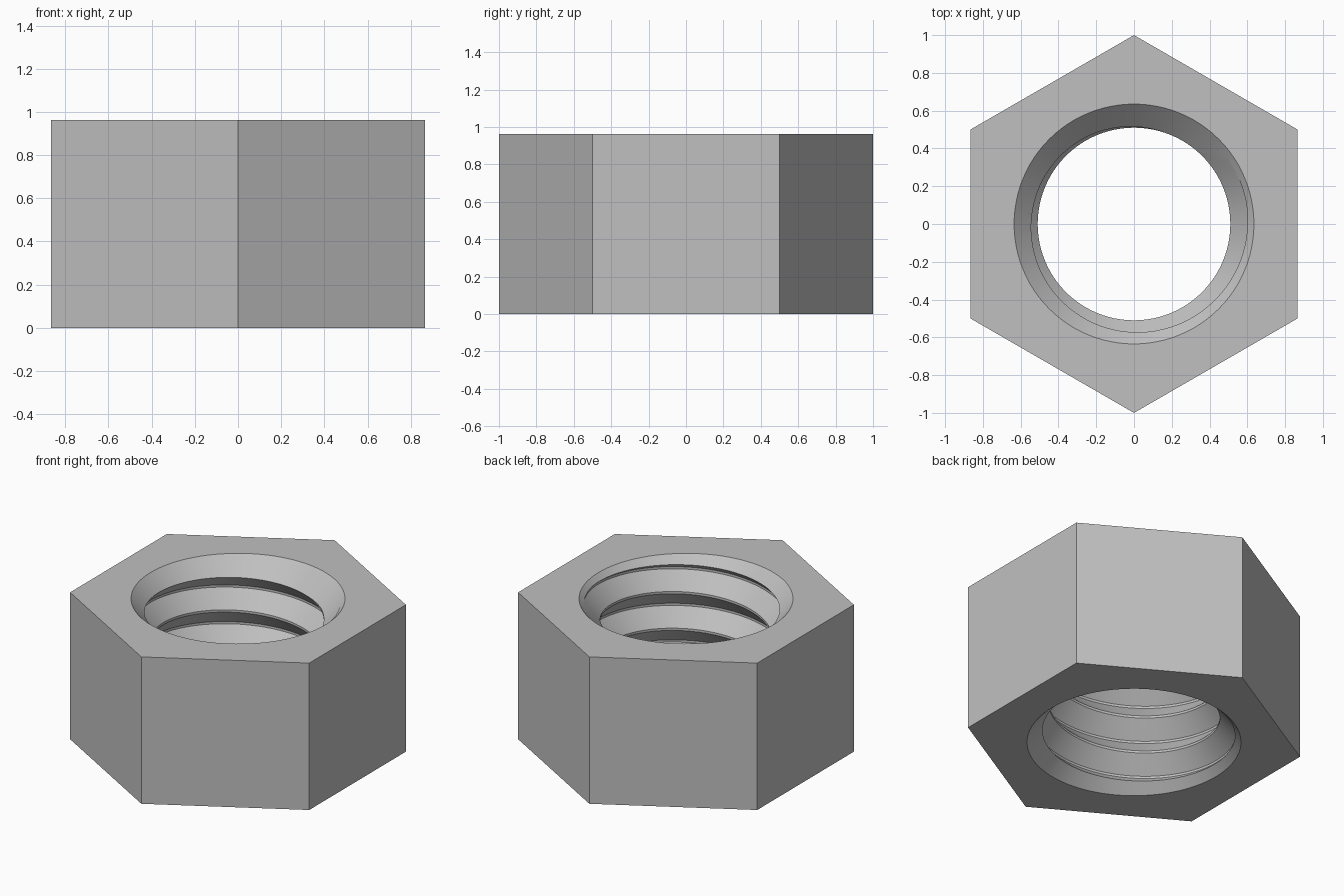
import bpy, bmesh, math
from mathutils import Vector

default = bpy.data.objects.get("Cube")
if default:
    bpy.data.objects.remove(default, do_unlink=True)

HEIGHT = 0.962
RIM = 0.635          # chamfer radius at the faces
MINOR, MAJOR = 0.51, 0.605
PITCH = 0.24
SEGS = 96

steel = bpy.data.materials.new("plain_grey")
steel.use_nodes = True
grey = (0.53, 0.53, 0.53, 1)
steel.diffuse_color = grey
steel.node_tree.nodes["Principled BSDF"].inputs["Base Color"].default_value = grey


def make_object(name, bm):
    bmesh.ops.recalc_face_normals(bm, faces=bm.faces)
    mesh = bpy.data.meshes.new(name)
    bm.to_mesh(mesh)
    bm.free()
    mesh.materials.append(steel)
    obj = bpy.data.objects.new(name, mesh)
    bpy.context.collection.objects.link(obj)
    return obj


def prism(name, sides, r_low, r_high, z_low, z_high, turn=0.0):
    """Closed prism or cone frustum standing on the z axis."""
    bm = bmesh.new()
    rings = []
    for r, z in ((r_low, z_low), (r_high, z_high)):
        angles = [turn + math.tau * i / sides for i in range(sides)]
        rings.append([bm.verts.new((r * math.cos(a), r * math.sin(a), z)) for a in angles])
    low, high = rings
    for i in range(sides):
        j = (i + 1) % sides
        bm.faces.new((low[i], low[j], high[j], high[i]))
    bm.faces.new(low[::-1])
    bm.faces.new(high)
    return make_object(name, bm)


def thread_cutter():
    """Helical strip with a truncated V profile, trimmed and capped to a solid."""
    profile = [(0, MINOR), (0.015, MINOR), (0.12, MAJOR), (0.135, MAJOR)]
    bm = bmesh.new()
    turns = 9
    start = 0.909 - PITCH * 5.5
    steps = []
    for i in range(turns * SEGS):
        a = math.tau * i / SEGS
        z = start + PITCH * i / SEGS
        steps.append([bm.verts.new((r * math.cos(a), r * math.sin(a), z + dz))
                      for dz, r in profile])
    for i in range(len(steps) - SEGS - 1):
        # the last band of each turn joins the first edge of the next turn
        here = steps[i] + [steps[i + SEGS][0]]
        there = steps[i + 1] + [steps[i + SEGS + 1][0]]
        for j in range(4):
            bm.faces.new((here[j], there[j], there[j + 1], here[j + 1]))
    for z, up in ((-0.1, -1), (HEIGHT + 0.1, 1)):
        cut = bmesh.ops.bisect_plane(bm, geom=bm.verts[:] + bm.edges[:] + bm.faces[:],
                                     plane_co=Vector((0, 0, z)), plane_no=Vector((0, 0, up)),
                                     clear_outer=True)
        rim = [e for e in cut["geom_cut"] if isinstance(e, bmesh.types.BMEdge)]
        bmesh.ops.edgeloop_fill(bm, edges=rim)
    bmesh.ops.triangulate(bm, faces=bm.faces)
    return make_object("thread_cutter", bm)


# Hexagonal body with corners at front and back
nut = prism("hex_nut", 6, 1, 1, 0, HEIGHT, math.pi / 2)

# Threaded bore and the 45 degree chamfers at both ends
cutters = [
    thread_cutter(),
    prism("top_chamfer_cutter", SEGS, RIM - 0.2, RIM + 0.1, HEIGHT - 0.2, HEIGHT + 0.1),
    prism("bottom_chamfer_cutter", SEGS, RIM + 0.1, RIM - 0.2, -0.1, 0.2),
]
bpy.context.view_layer.objects.active = nut
nut.select_set(True)
for cutter in cutters:
    cutter.hide_render = True
    mod = nut.modifiers.new(cutter.name, "BOOLEAN")
    mod.operation = "DIFFERENCE"
    mod.solver = "EXACT"
    mod.object = cutter
    bpy.ops.object.modifier_apply(modifier=mod.name)
    bpy.data.objects.remove(cutter, do_unlink=True)

bpy.ops.object.shade_smooth_by_angle(angle=math.radians(25))
